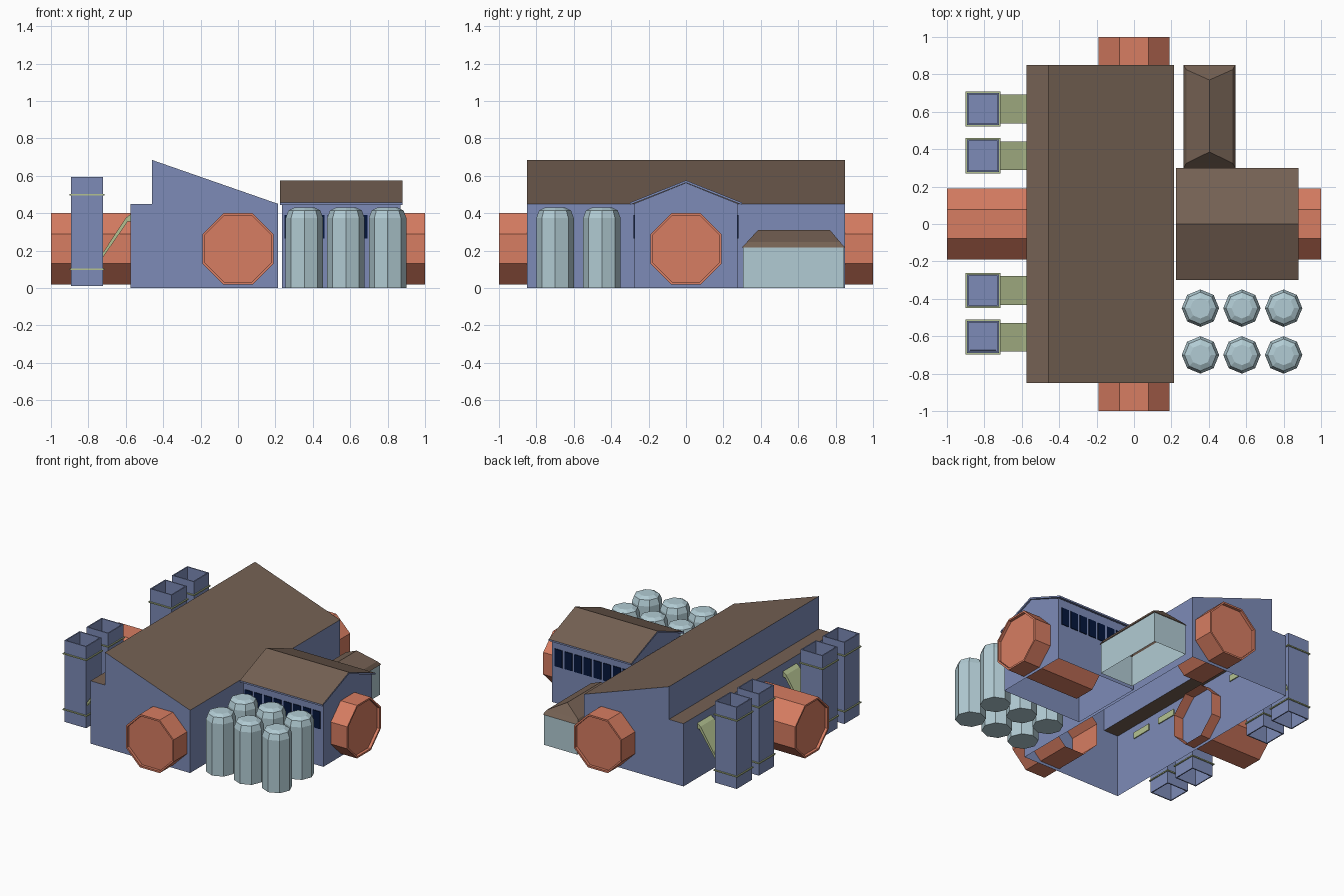
import bpy, bmesh
from math import sin, cos, pi
from mathutils import Matrix, Vector

if "Cube" in bpy.data.objects:
    bpy.data.objects.remove(bpy.data.objects["Cube"], do_unlink=True)


def material(name, r, g, b):
    lin = [(c / 255) ** 2.2 for c in (r, g, b)] + [1]
    m = bpy.data.materials.new(name)
    m.use_nodes = True
    m.diffuse_color = lin
    m.node_tree.nodes["Principled BSDF"].inputs["Base Color"].default_value = lin
    return m


BLUE = material("blue wall", 124, 138, 182)
BROWN = material("brown roof", 116, 97, 84)
ORANGE = material("orange pipe", 214, 124, 98)
PALE = material("pale tank", 176, 202, 210)
GREEN = material("pale green", 178, 192, 144)
NAVY = material("navy window", 12, 28, 62)


def finish(name, bm, *mats, rule=None):
    bmesh.ops.recalc_face_normals(bm, faces=bm.faces)
    if rule:
        bm.normal_update()
        for f in bm.faces:
            f.material_index = rule(f)
    me = bpy.data.meshes.new(name)
    bm.to_mesh(me)
    bm.free()
    for m in mats:
        me.materials.append(m)
    ob = bpy.data.objects.new(name, me)
    bpy.context.collection.objects.link(ob)
    return ob


def loft(rings, start=False, end=False):
    """Skin a list of point rings, with optional end caps."""
    bm = bmesh.new()
    vs = [[bm.verts.new(p) for p in ring] for ring in rings]
    n = len(vs[0])
    for a, b in zip(vs, vs[1:]):
        for i in range(n):
            j = (i + 1) % n
            bm.faces.new((a[i], a[j], b[j], b[i]))
    if start:
        bm.faces.new(vs[0])
    if end:
        bm.faces.new(vs[-1])
    return bm


def rect(x0, x1, y0, y1, z):
    return [(x0, y0, z), (x1, y0, z), (x1, y1, z), (x0, y1, z)]


def box(name, x0, x1, y0, y1, z0, z1, mat):
    return finish(name, loft([rect(x0, x1, y0, y1, z0), rect(x0, x1, y0, y1, z1)], True, True), mat)


def octagon(r, z, turn=0.0):
    return [Vector((r * cos(turn + i * pi / 4), r * sin(turn + i * pi / 4), z)) for i in range(8)]


def shell(name, outline, axis, a, b, mats, rule=None):
    """Extrude an upright outline, with end walls but no floor."""
    def at(u, z, d):
        return (d, u, z) if axis == "x" else (u, d, z)
    bm = loft([[at(u, z, d) for u, z in outline] for d in (a, b)], True, True)
    floor = [f for f in bm.faces if all(v.co.z < 0.001 for v in f.verts)]
    bmesh.ops.delete(bm, geom=floor, context="FACES_ONLY")
    return finish(name, bm, *mats, rule=rule)


# Main hall with its single-pitch roof and low ledge
hall = [(-.575, 0), (-.575, .45), (-.46, .45), (-.46, .685), (.215, .45), (.215, 0)]
shell("main_hall", hall, "y", -.85, .85, (BLUE, BROWN),
      lambda f: 1 if abs(f.normal.z) > .1 else 0)

# Annex walls and overhanging gable roof
shell("annex_walls", [(-.275, 0), (-.275, .452), (0, .562), (.275, .452), (.275, 0)],
      "x", .235, .87, (BLUE,))
roof = [(-.3, .445), (-.3, .457), (0, .576), (.3, .457), (.3, .445), (0, .563)]
finish("annex_roof", loft([[(x, y, z) for y, z in roof] for x in (.225, .88)], True, True),
       BROWN, BLUE, rule=lambda f: 0 if f.normal.z > .1 else 1)

# Annex window rows
for side in (-1, 1):
    for i in range(8):
        x = .248 + i * .077
        y = side * .277
        box("annex_window", x, x + .06, y - .003, y + .003, .265, .39, NAVY)


# Octagonal pipes with recessed end plates, open at the inner end
def pipe(name, angle, inner):
    r, t = .19 / cos(pi / 8), pi / 8
    bm = loft([octagon(r, inner, t), octagon(r, 1, t), octagon(r * .935, 1, t),
               octagon(r * .935, .98, t)], False, True)
    bmesh.ops.transform(bm, verts=bm.verts, matrix=Matrix.Translation((0, 0, .21))
                        @ Matrix.Rotation(angle, 4, "Z") @ Matrix.Rotation(pi / 2, 4, "Y"))
    finish(name, bm, ORANGE)


pipe("annex_pipe", 0, .42)
pipe("back_pipe", pi / 2, .6)
pipe("side_pipe", pi, .5)
pipe("front_pipe", -pi / 2, .6)

# Storage tanks
for x in (.355, .577, .8):
    for y in (-.45, -.7):
        profile = [(.1, 0), (.1, .375), (.085, .415), (.055, .43)]
        ob = finish("storage_tank", loft([octagon(r, z) for r, z in profile], True, True), PALE)
        ob.location = (x, y, 0)

# Small shed with hipped roof
finish("shed_walls", loft([rect(.272, .535, .305, .845, z) for z in (0, .22)]), PALE)
finish("shed_roof", loft([rect(.265, .542, .3, .85, .218), rect(.28, .527, .325, .825, .245),
                          [(.403, .385, .31), (.4035, .385, .31), (.4035, .77, .31), (.403, .77, .31)]],
                         False, True), BROWN)

# Square stacks, their bands, and chutes to the hall
for y in (.615, .365, -.355, -.605):
    def ring(h, z):
        return rect(-.8075 - h, -.8075 + h, y - h, y + h, z)
    finish("stack", loft([ring(.07, .3), ring(.078, .01), ring(.086, .01), ring(.086, .595),
                          ring(.078, .595), ring(.078, .3)], True, True), BLUE)
    for z in (.1, .5):
        finish("stack_band", loft([ring(.086, z - .004), ring(.094, z - .004), ring(.094, z + .004),
                                   ring(.086, z + .004)]), GREEN)
    chute = [(-.722, .165), (-.722, .19), (-.6, .375), (-.568, .4), (-.568, .355), (-.59, .355)]
    finish("chute", loft([[(x, y + s, z) for x, z in chute] for s in (-.077, .077)], True, True), GREEN)
